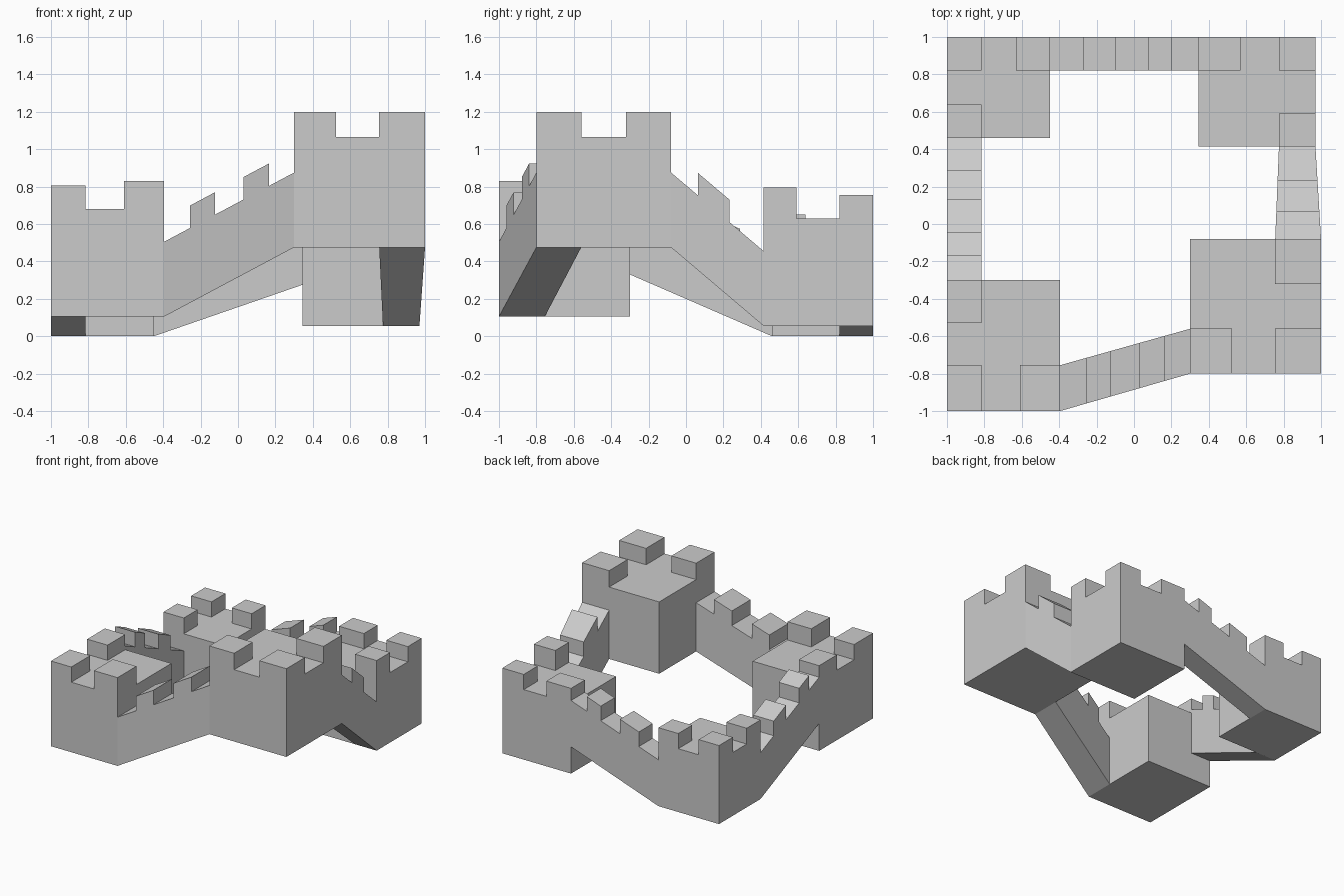
import bpy, bmesh
from mathutils import Vector

if "Cube" in bpy.data.objects:
    bpy.data.objects.remove(bpy.data.objects["Cube"])


def finish(bm, name):
    bmesh.ops.recalc_face_normals(bm, faces=bm.faces)
    mesh = bpy.data.meshes.new(name)
    bm.to_mesh(mesh)
    bm.free()
    obj = bpy.data.objects.new(name, mesh)
    bpy.context.collection.objects.link(obj)
    return obj


def prism(bm, side_a, side_b):
    """Solid between two matching outlines."""
    a = [bm.verts.new(p) for p in side_a]
    b = [bm.verts.new(p) for p in side_b]
    bm.faces.new(a)
    bm.faces.new(b[::-1])
    n = len(a)
    for i in range(n):
        j = (i + 1) % n
        bm.faces.new((a[i], b[i], b[j], a[j]))


def box(bm, x0, x1, y0, y1, z0, z1):
    ring = [(x0, y0), (x1, y0), (x1, y1), (x0, y1)]
    prism(bm, [(x, y, z0) for x, y in ring], [(x, y, z1) for x, y in ring])


def tower(name, outer, inner, merlon, base, floor, tops):
    """Block with merlons on its outer corner and the ends of both outer sides.
    tops: corner, far end along x, far end along y."""
    bm = bmesh.new()
    (ox, oy), (ix, iy), (mx, my) = outer, inner, merlon
    sx = 1 if ix > ox else -1
    sy = 1 if iy > oy else -1
    box(bm, *sorted((ox, ix)), *sorted((oy, iy)), base, floor)
    near_x, far_x = sorted((ox, ox + sx * mx[0])), sorted((ix, ix - sx * mx[1]))
    near_y, far_y = sorted((oy, oy + sy * my[0])), sorted((iy, iy - sy * my[1]))
    for xs, ys, top in ((near_x, near_y, tops[0]), (far_x, near_y, tops[1]),
                        (near_x, far_y, tops[2])):
        box(bm, *xs, *ys, floor, top)
    return finish(bm, name)


def wall(name, outer, inner, z_start, z_end, height, cuts, merlon=0.12):
    """Sloping wall; cuts are pairs of fractions bounding each merlon."""
    # sheared profile of (fraction along wall, height above the sloped base)
    profile = [(0, 0), (1, 0), (1, height)]
    for t0, t1 in reversed(cuts):
        profile += [(t1, height), (t1, height + merlon),
                    (t0, height + merlon), (t0, height)]
    profile.append((0, height))

    def side(line):
        p, q = (Vector((*c, 0)) for c in line)
        return [p.lerp(q, t) + Vector((0, 0, z_start + (z_end - z_start) * t + h))
                for t, h in profile]

    bm = bmesh.new()
    prism(bm, side(outer), side(inner))
    return finish(bm, name)


# corner towers
tower("front_left_tower", (-1, -1), (-0.395, -0.30), ((0.185, 0.215), (0.245, 0.23)),
      0.105, 0.68, (0.805, 0.83, 0.805))
tower("front_right_tower", (1, -0.80), (0.30, -0.08), ((0.245, 0.225), (0.24, 0.24)),
      0.475, 1.065, (1.20, 1.20, 1.20))
tower("back_right_tower", (0.97, 1), (0.345, 0.415), ((0.195, 0.225), (0.18, 0.175)),
      0.055, 0.63, (0.755, 0.755, 0.795))
tower("back_left_tower", (-1, 1), (-0.45, 0.46), ((0.185, 0.18), (0.18, 0.18)),
      0.0, 0.52, (0.645, 0.645, 0.65))

# connecting walls
five = [(0.2, 0.39), (0.61, 0.805)]
wall("front_wall", ((-0.395, -1), (0.30, -0.80)), ((-0.395, -0.755), (0.30, -0.56)),
     0.105, 0.475, 0.40, five)
wall("right_wall", ((1, -0.08), (0.97, 0.415)), ((0.755, -0.08), (0.775, 0.415)),
     0.475, 0.055, 0.40, [(0.29, 0.63)])
wall("back_wall", ((-0.45, 1), (0.345, 1)), ((-0.45, 0.82), (0.345, 0.82)),
     0.0, 0.275, 0.38, [(0.225, 0.44), (0.66, 0.82)])
wall("left_wall", ((-1, 0.46), (-1, -0.30)), ((-0.815, 0.46), (-0.815, -0.30)),
     0.0, 0.33, 0.38, [(0.225, 0.435), (0.66, 0.83)])
